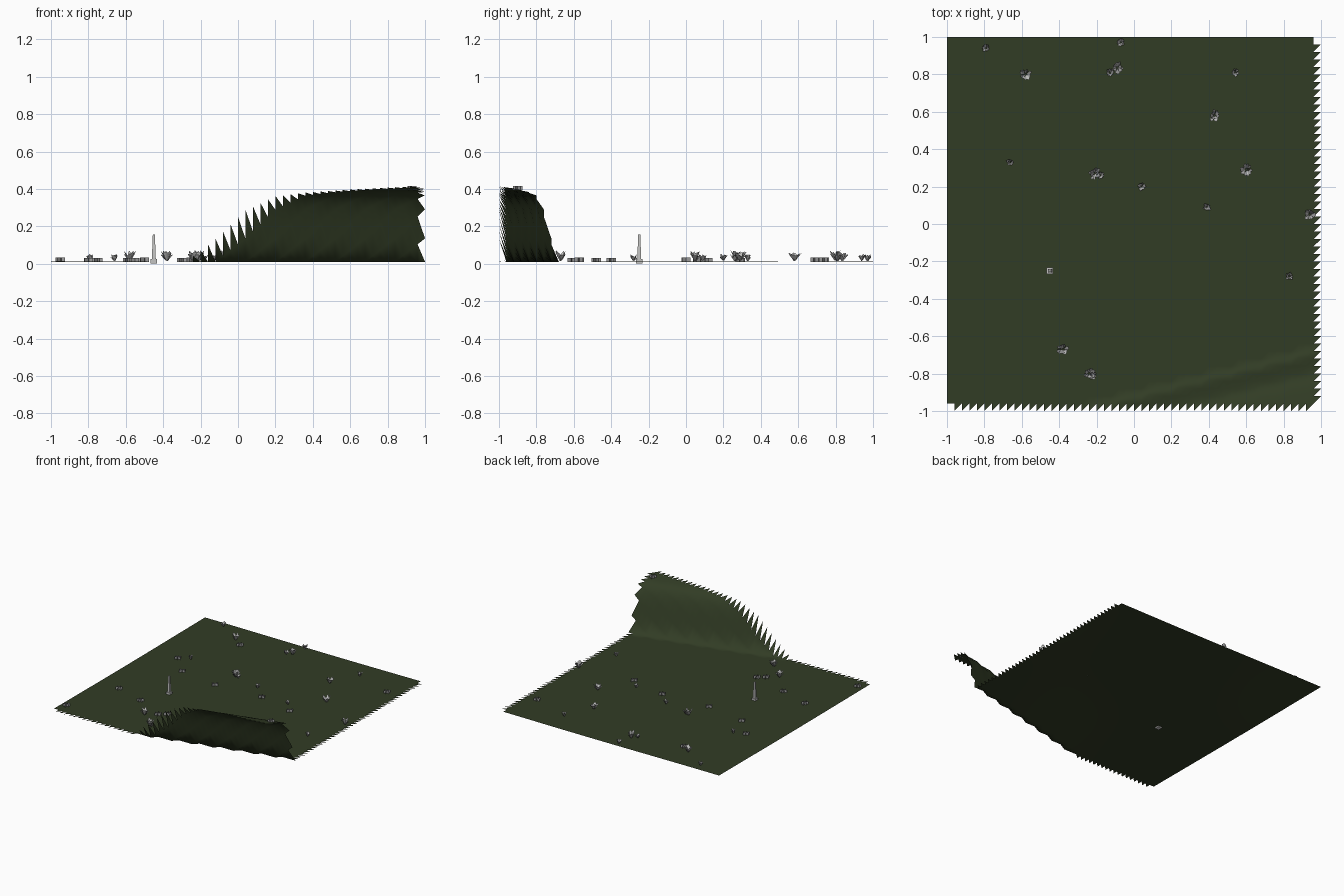
import bpy, bmesh, math, random
from mathutils import Vector, Matrix

if "Cube" in bpy.data.objects:
    bpy.data.objects.remove(bpy.data.objects["Cube"])

random.seed(4)


def material(name, rgb):
    m = bpy.data.materials.new(name)
    m.diffuse_color = (*rgb, 1)
    m.use_nodes = True
    m.node_tree.nodes["Principled BSDF"].inputs["Base Color"].default_value = m.diffuse_color
    return m


GRASS = material("dark grass green", (0.031, 0.045, 0.018))
STONE = material("mid grey", (0.34, 0.34, 0.34))
PALE = material("pale grey", (0.55, 0.55, 0.54))


def finish(bm, name, *mats):
    me = bpy.data.meshes.new(name)
    bm.to_mesh(me)
    bm.free()
    ob = bpy.data.objects.new(name, me)
    for m in mats:
        me.materials.append(m)
    bpy.context.collection.objects.link(ob)
    return ob


# height of the land: nearly flat, with a cliff in the front right corner
PROFILE = [(0, 0), (.04, .125), (.08, .28), (.12, .355), (.16, .373), (.22, .388), (.4, .42)]


def height(x, y):
    z = 0.01 + 0.002 * math.sin(3 * x + 1) * math.cos(2.5 * y)
    t = -0.68 - 0.25 * (1 - x) - y
    if t <= 0:
        return z
    for (a, za), (b, zb) in zip(PROFILE, PROFILE[1:]):
        if t <= b:
            return z + za + (zb - za) * (t - a) / (b - a)
    return z + PROFILE[-1][1]


# terrain grid; the right and front border cells keep only one triangle (sawtooth)
N = 50
bm = bmesh.new()
grid = [[bm.verts.new((-1 + .04 * i, -1 + .04 * j, height(-1 + .04 * i, -1 + .04 * j)))
         for j in range(N + 1)] for i in range(N + 1)]
for i in range(N):
    for j in range(N):
        a, b, c, d = grid[i][j], grid[i + 1][j], grid[i + 1][j + 1], grid[i][j + 1]
        right, front = i == N - 1, j == 0
        if (right and (front or j == N - 1)) or (front and i == 0):
            continue
        bm.faces.new((a, c, d))
        if not (right or front):
            bm.faces.new((a, b, c))
bmesh.ops.delete(bm, geom=[v for v in bm.verts if not v.link_faces], context='VERTS')
terrain = finish(bm, "terrain", GRASS)
for p in terrain.data.polygons:
    p.use_smooth = True


# flared tufts: small blades fanning up and outwards
def tuft(x, y, r):
    bm = bmesh.new()
    z = height(x, y)
    for k in range(11):
        ang = k * math.tau / 11 + random.uniform(-.2, .2)
        out = Vector((math.cos(ang), math.sin(ang), 0))
        side = Vector((-out.y, out.x, 0)) * r * random.uniform(.2, .36)
        reach = r * random.uniform(.6, 1.05)
        top = r * random.uniform(.9, 1.6)
        base = Vector((x, y, z + .004))
        pts = [base + out * r * .12, base + out * reach * .7 - side + Vector((0, 0, top * .75)),
               base + out * reach + Vector((0, 0, top)),
               base + out * reach * .7 + side + Vector((0, 0, top * .8))]
        f = bm.faces.new([bm.verts.new(p) for p in pts])
        f.material_index = k % 2
    finish(bm, "flared_tuft", STONE, PALE)


BIG = [(-.58, .80), (-.09, .835), (.43, .58), (-.21, .27), (.60, .29), (.94, .05),
       (-.38, -.67), (-.24, -.80)]
SMALL = [(-.79, .94), (-.07, .97), (.54, .81), (-.66, .33), (.04, .20), (.39, .09),
         (.83, -.28), (-.13, .81), (-.18, .26), (-.22, -.81)]
for p in BIG:
    tuft(*p, .036)
for p in SMALL:
    tuft(*p, .024)


# low tufts: crossed upright cards, invisible from straight above
def cards(x, y):
    bm = bmesh.new()
    z = height(x, y)
    turn = random.uniform(0, math.pi)
    for k in range(3):
        a = turn + k * math.pi / 3
        dx, dy = .026 * math.cos(a), .026 * math.sin(a)
        bm.faces.new([bm.verts.new((x + s * dx, y + s * dy, z + h))
                      for s, h in ((-1, 0), (1, 0), (1, .022), (-1, .022))])
    finish(bm, "low_tuft", STONE)


for p in [(-.80, -.40), (-.95, -.87), (-.30, -.61), (-.245, -.57), (-.75, .29), (-.59, .12),
          (-.25, .06), (-.50, .74), (.16, .08), (.47, 0), (.87, .69), (.93, -.90), (-.55, -.48)]:
    cards(*p)

# standing stone: square plinth and tapered shaft
bm = bmesh.new()
bmesh.ops.create_cube(bm, size=1, matrix=Matrix.Translation((-.45, -.25, .0125))
                      @ Matrix.Diagonal((.036, .036, .025, 1)))
bmesh.ops.create_cone(bm, cap_ends=True, segments=4, radius1=.015, radius2=.008, depth=.135,
                      matrix=Matrix.Translation((-.45, -.25, .0885))
                      @ Matrix.Rotation(math.pi / 4, 4, 'Z'))
finish(bm, "standing_stone", PALE)
